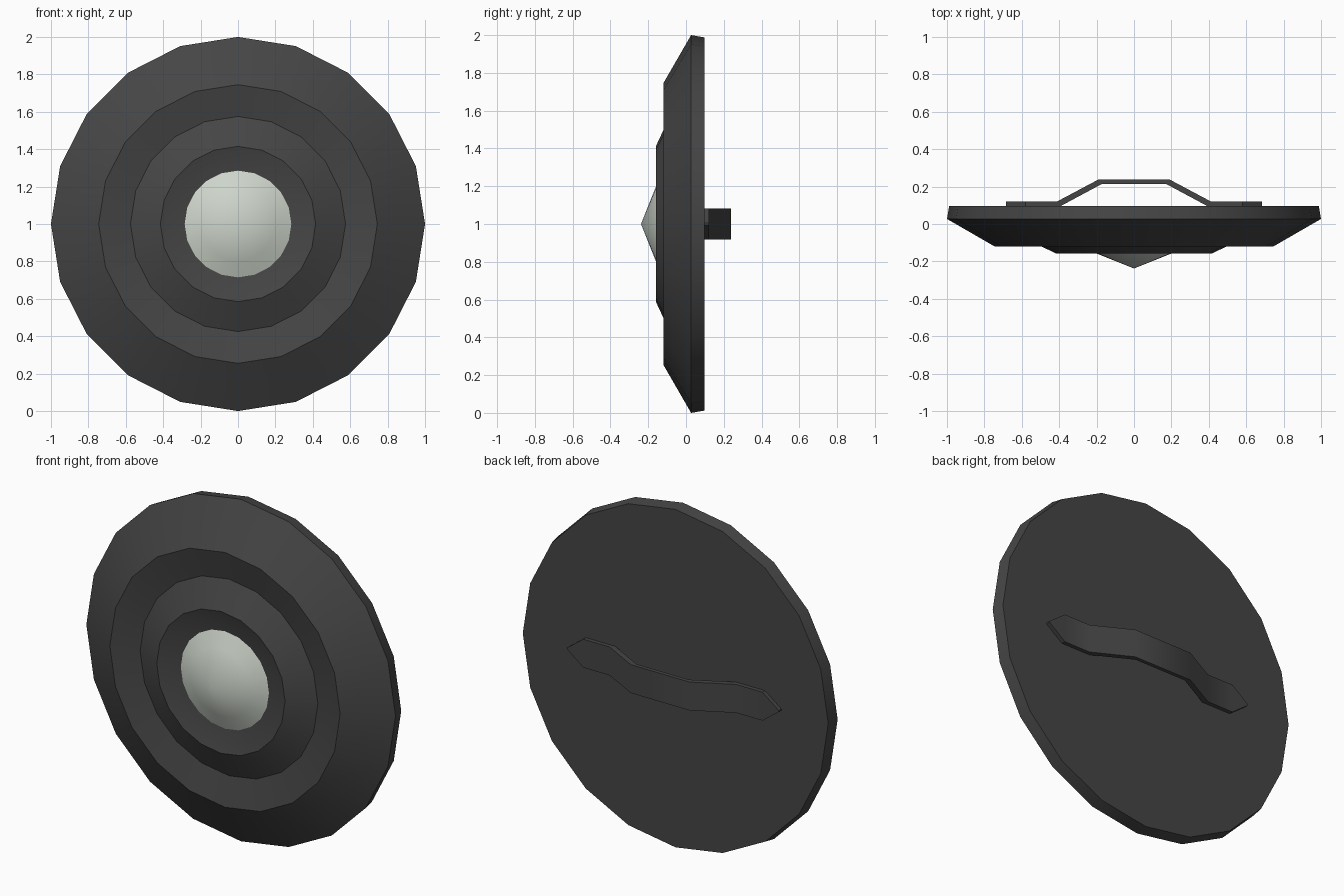
import bpy, bmesh, math

if "Cube" in bpy.data.objects:
    bpy.data.objects.remove(bpy.data.objects["Cube"])

SIDES = 20
CENTRE_Z = 1.0


def material(name, rgb):
    m = bpy.data.materials.new(name)
    m.diffuse_color = (*rgb, 1)
    m.use_nodes = True
    m.node_tree.nodes["Principled BSDF"].inputs["Base Color"].default_value = m.diffuse_color
    return m


def finish(name, bm, mat):
    bmesh.ops.recalc_face_normals(bm, faces=bm.faces)
    me = bpy.data.meshes.new(name)
    bm.to_mesh(me)
    bm.free()
    me.materials.append(mat)
    ob = bpy.data.objects.new(name, me)
    bpy.context.collection.objects.link(ob)
    bpy.ops.object.select_all(action='DESELECT')
    ob.select_set(True)
    bpy.context.view_layer.objects.active = ob
    bpy.ops.object.shade_smooth_by_angle(angle=math.radians(30))
    return ob


def revolve(name, profile, mat, tip=None):
    """Turn (radius, y) points around the y axis; close the front with a tip or a flat cap."""
    bm = bmesh.new()
    rings = []
    for r, y in profile:
        rings.append([bm.verts.new((r * math.sin(2 * math.pi * i / SIDES), y,
                                    CENTRE_Z + r * math.cos(2 * math.pi * i / SIDES)))
                      for i in range(SIDES)])
    for a, b in zip(rings, rings[1:]):
        for i in range(SIDES):
            j = (i + 1) % SIDES
            bm.faces.new((a[i], a[j], b[j], b[i]))
    bm.faces.new(rings[0])
    if tip is None:
        bm.faces.new(rings[-1])
    else:
        t = bm.verts.new((0, tip, CENTRE_Z))
        for i in range(SIDES):
            bm.faces.new((rings[-1][i], rings[-1][(i + 1) % SIDES], t))
    return finish(name, bm, mat)


dark = material("dark iron", (0.06, 0.06, 0.06))
pale = material("pale steel", (0.62, 0.67, 0.60))

# Shield body: flat back, bevelled rim, shallow groove, raised inner ring
revolve("shield_body", [(0.988, 0.097), (1.0, 0.027), (0.745, -0.12), (0.575, -0.083),
                        (0.415, -0.158), (0.27, -0.117)], dark)

# Central boss
revolve("shield_boss", [(0.30, -0.115), (0.20, -0.158)], pale, tip=-0.238)

# Grip strap: bent band with pointed ends, (x, inner y, outer y, half height)
half = [(0.17, 0.215, 0.238, 0.083), (0.39, 0.097, 0.121, 0.083),
        (0.58, 0.097, 0.121, 0.083), (0.685, 0.097, 0.121, 0.004)]
stations = [(-x, a, b, h) for x, a, b, h in reversed(half)] + half
bm = bmesh.new()
loops = []
for x, a, b, h in stations:
    xo = x + math.copysign(0.02, x) if abs(x) < 0.5 else x
    loops.append([bm.verts.new(p) for p in (
        (x, a, CENTRE_Z - h), (x, a, CENTRE_Z + h),
        (xo, b, CENTRE_Z + h), (xo, b, CENTRE_Z - h))])
for p, q in zip(loops, loops[1:]):
    for i in range(4):
        j = (i + 1) % 4
        bm.faces.new((p[i], p[j], q[j], q[i]))
bm.faces.new(loops[0])
bm.faces.new(loops[-1])
finish("grip_strap", bm, dark)
